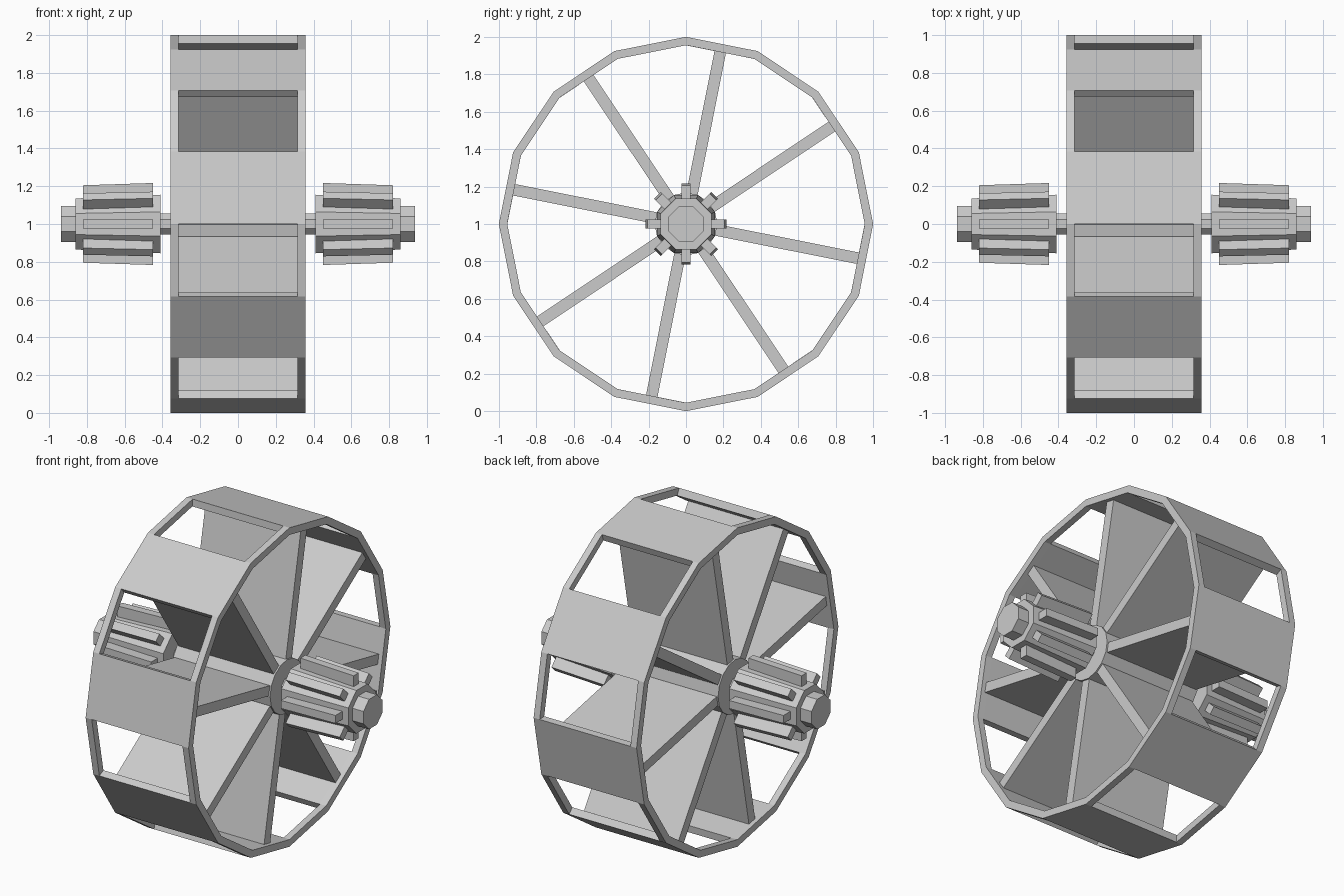
import bpy, bmesh
from math import sin, cos, pi, radians
from mathutils import Matrix

cube = bpy.data.objects.get("Cube")
if cube:
    bpy.data.objects.remove(cube)

GREY = (0.6, 0.6, 0.6, 1)
mat = bpy.data.materials.new("plain grey")
mat.use_nodes = True
mat.diffuse_color = GREY
mat.node_tree.nodes["Principled BSDF"].inputs["Base Color"].default_value = GREY

CENTRE_Z = 1.0
SIDES = 16


def finish(name, bm):
    bmesh.ops.recalc_face_normals(bm, faces=bm.faces)
    mesh = bpy.data.meshes.new(name)
    bm.to_mesh(mesh)
    bm.free()
    mesh.materials.append(mat)
    obj = bpy.data.objects.new(name, mesh)
    obj.location.z = CENTRE_Z
    bpy.context.collection.objects.link(obj)
    return obj


def ring(bm, x, radius, sides, phase=0.0):
    angles = [2 * pi * (k + phase) / sides for k in range(sides)]
    return [bm.verts.new((x, radius * sin(a), radius * cos(a))) for a in angles]


def lathe(name, profile, sides, phase=0.0):
    """Capped solid around the x axis from (x, radius) pairs."""
    bm = bmesh.new()
    rings = [ring(bm, x, r, sides, phase) for x, r in profile]
    for a, b in zip(rings, rings[1:]):
        for k in range(sides):
            n = (k + 1) % sides
            bm.faces.new((a[k], a[n], b[n], b[k]))
    bm.faces.new(rings[0])
    bm.faces.new(rings[-1])
    return finish(name, bm)


def radial_bars(name, count, offset, x0, x1, half_width, r_in, r_out0, r_out1):
    """Bars repeated around the x axis, with outer radius tapering along x."""
    bm = bmesh.new()
    for k in range(count):
        bar = bmesh.ops.create_cube(bm, size=2)["verts"]
        for v in bar:
            far = v.co.x > 0
            outer = r_out1 if far else r_out0
            v.co = (x1 if far else x0, v.co.y * half_width, outer if v.co.z > 0 else r_in)
        turn = Matrix.Rotation(-(offset + 2 * pi * k / count), 3, "X")
        bmesh.ops.rotate(bm, verts=bar, matrix=turn)
    return finish(name, bm)


def mirror_x(obj):
    obj.modifiers.new("mirror", "MIRROR").use_axis[0] = True


# Rim: two side hoops joined by alternating closed panels
bm = bmesh.new()
hoops = [ring(bm, x, 1.0, SIDES) for x in (-0.357, -0.315, 0.315, 0.357)]
for strip, (a, b) in enumerate(zip(hoops, hoops[1:])):
    for k in range(SIDES):
        if strip == 1 and k % 2:
            continue
        n = (k + 1) % SIDES
        bm.faces.new((a[k], a[n], b[n], b[k]))
rim = finish("rim", bm)
thick = rim.modifiers.new("thickness", "SOLIDIFY")
thick.thickness = 0.044
thick.offset = -1
thick.use_even_offset = True

# Paddles run from the hub to the middle of each closed panel
radial_bars("paddles", 8, radians(11.25), -0.33, 0.33, 0.031, 0.1, 0.94, 0.94)

# Hub and axle
lathe("hub", [(-0.34, 0.168), (0.34, 0.168)], SIDES)
lathe("axle", [(-0.45, 0.059), (0.45, 0.059)], 8, 0.5)

# Gears on both ends, octagonal with flat tops
FLAT = 1 / cos(pi / 8)
mirror_x(lathe("gear_body", [(0.41, 0.155 * FLAT), (0.86, 0.135 * FLAT)], 8, 0.5))
mirror_x(radial_bars("gear_teeth", 8, 0, 0.45, 0.82, 0.025, 0.11, 0.217, 0.205))
mirror_x(lathe("axle_cap", [(0.84, 0.094 * FLAT), (0.937, 0.094 * FLAT)], 8, 0.5))
